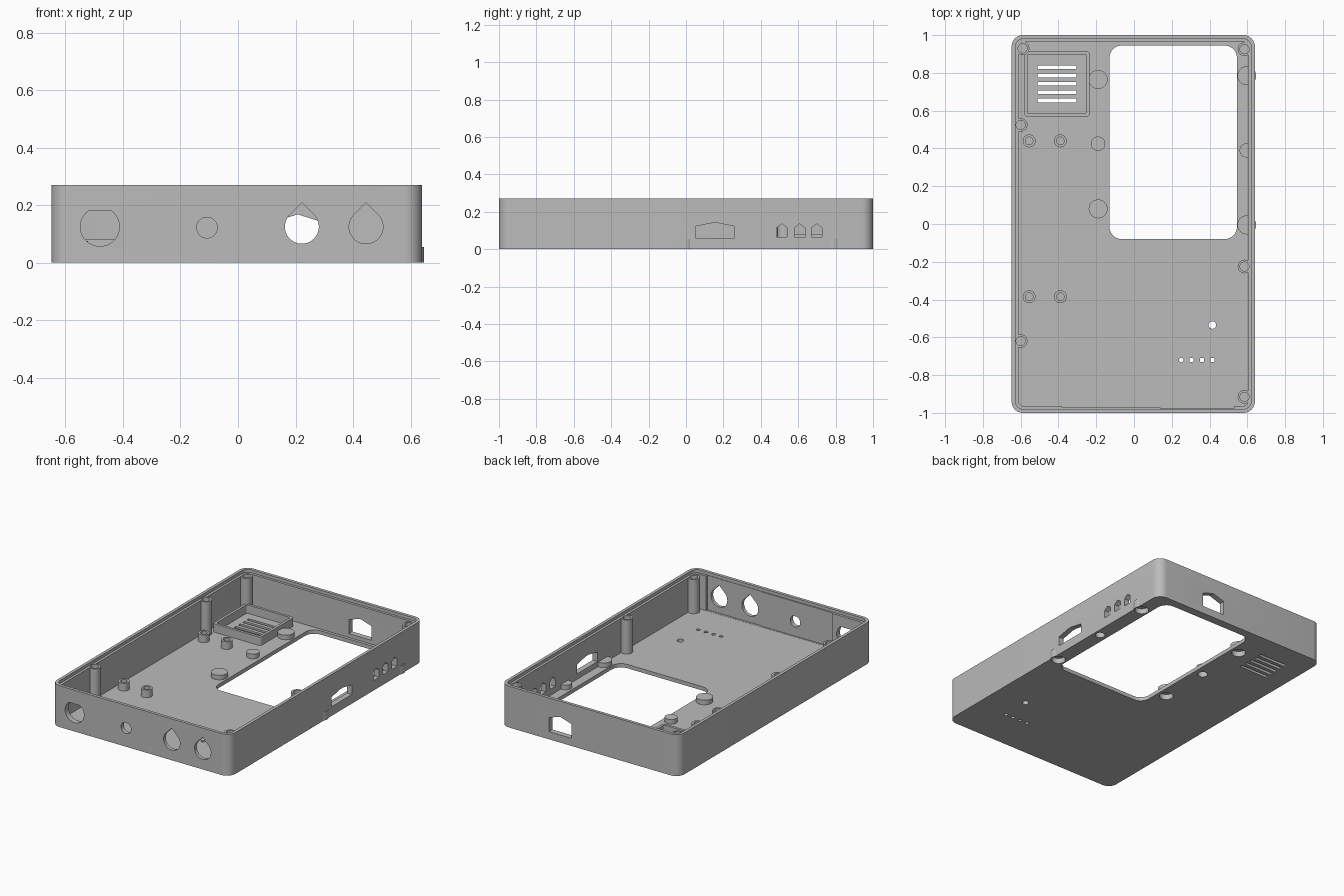
import bpy, bmesh
from math import pi, cos, sin

cube = bpy.data.objects.get("Cube")
if cube:
    bpy.data.objects.remove(cube)

grey = bpy.data.materials.new("mid grey plastic")
grey.use_nodes = True
grey.diffuse_color = (0.5, 0.5, 0.5, 1)
grey.node_tree.nodes["Principled BSDF"].inputs["Base Color"].default_value = (0.5, 0.5, 0.5, 1)


def finish(name, bm):
    bmesh.ops.recalc_face_normals(bm, faces=bm.faces)
    mesh = bpy.data.meshes.new(name)
    bm.to_mesh(mesh)
    bm.free()
    mesh.materials.append(grey)
    obj = bpy.data.objects.new(name, mesh)
    bpy.context.collection.objects.link(obj)
    return obj


def prism(name, points, axis, lo, hi):
    """Extrude a 2D outline along an axis."""
    place = {"x": lambda u, v, w: (w, u, v),
             "y": lambda u, v, w: (u, w, v),
             "z": lambda u, v, w: (u, v, w)}[axis]
    bm = bmesh.new()
    a = [bm.verts.new(place(u, v, lo)) for u, v in points]
    b = [bm.verts.new(place(u, v, hi)) for u, v in points]
    bm.faces.new(a)
    bm.faces.new(b)
    for i in range(len(a)):
        j = (i + 1) % len(a)
        bm.faces.new((a[i], a[j], b[j], b[i]))
    return finish(name, bm)


def lathe(name, profile, x, y, steps=32):
    """Turn a closed (radius, height) profile around a vertical axis."""
    bm = bmesh.new()
    verts = [bm.verts.new((x + r, y, z)) for r, z in profile]
    edges = [bm.edges.new(p) for p in zip(verts, verts[1:])]
    bmesh.ops.spin(bm, geom=verts + edges, cent=(x, y, 0), axis=(0, 0, 1),
                   angle=2 * pi, steps=steps, use_duplicate=False)
    bmesh.ops.remove_doubles(bm, verts=bm.verts, dist=1e-5)
    return finish(name, bm)


def rounded(x0, x1, y0, y1, r, n=8):
    pts = []
    corners = [(x1 - r, y1 - r), (x0 + r, y1 - r), (x0 + r, y0 + r), (x1 - r, y0 + r)]
    for q, (cx, cy) in enumerate(corners):
        for k in range(n + 1):
            a = (q + k / n) * pi / 2
            pts.append((cx + r * cos(a), cy + r * sin(a)))
    return pts


def circle(u, v, r, n=32):
    return [(u + r * cos(2 * pi * k / n), v + r * sin(2 * pi * k / n)) for k in range(n)]


def flat_top(u, v, r, top):
    """Circle whose top is cut off level."""
    h = top - v
    w = (r * r - h * h) ** 0.5
    pts = [p for p in circle(u, v, r, 40) if p[1] < top - 0.001]
    start = next(i for i, p in enumerate(pts) if p[0] < u and p[1] > v)
    return pts[:start] + [(u + w, top), (u - w, top)] + pts[start:]


def teardrop(u, v, r, n=30):
    arc = [pi * 0.75 + pi * 1.5 * k / n for k in range(n + 1)]
    return [(u + r * cos(a), v + r * sin(a)) for a in arc] + [(u, v + r * 2 ** 0.5)]


def house(u0, u1, v0, shoulder, peak):
    return [(u0, v0), (u1, v0), (u1, shoulder), ((u0 + u1) / 2, peak), (u0, shoulder)]


def cut(target, points, axis, lo, hi):
    """Subtract a prism and discard it."""
    cutter = prism("cutter", points, axis, lo, hi)
    cutter.hide_render = True
    mod = target.modifiers.new("cut", "BOOLEAN")
    mod.operation = "DIFFERENCE"
    mod.solver = "EXACT"
    mod.object = cutter
    bpy.context.view_layer.objects.active = target
    bpy.ops.object.modifier_apply(modifier=mod.name)
    bpy.data.objects.remove(cutter)


L, R, TOP, FLOOR = -0.648, 0.64, 0.27, 0.025
parts = []

# Open tray with a stepped rim
shell = prism("case_shell", rounded(L, R, -1, 1, 0.06), "z", 0, TOP)
parts.append(shell)
W, RIM = 0.036, 0.02
cut(shell, rounded(L + W, R - W, -1 + W, 1 - W, 0.03), "z", FLOOR, TOP + 0.1)
cut(shell, rounded(L + RIM, R - RIM, -1 + RIM, 1 - RIM, 0.042), "z", TOP - 0.02, TOP + 0.1)

# Thinned panels inside the front wall
for x0, x1, y in ((-0.38, 0.14, -0.972), (0.14, 0.53, -0.977)):
    cut(shell, [(x0, y), (x1, y), (x1, -0.95), (x0, -0.95)], "z", FLOOR + 0.001, TOP + 0.1)

# Screen opening
cut(shell, rounded(-0.13, 0.545, -0.08, 0.945, 0.065), "z", -0.1, 0.1)

# Vent slots and indicator holes in the floor
for i in range(5):
    y = 0.83 - i * 0.044
    cut(shell, rounded(-0.51, -0.305, y - 0.01, y + 0.01, 0.005, 3), "z", -0.1, 0.1)
for i in range(4):
    cut(shell, circle(0.25 + i * 0.055, -0.72, 0.012, 20), "z", -0.1, 0.1)
cut(shell, circle(0.415, -0.535, 0.02, 24), "z", -0.1, 0.1)

# Front wall connector holes
for outline in (flat_top(-0.48, 0.125, 0.068, 0.18), flat_top(-0.108, 0.122, 0.036, 0.155),
                teardrop(0.222, 0.125, 0.059), teardrop(0.445, 0.125, 0.059)):
    cut(shell, outline, "y", -1.1, -0.9)

# Back wall and side wall ports
cut(shell, house(0.125, 0.29, 0.05, 0.142, 0.168), "y", 0.9, 1.1)
port = [(0.05, 0.06), (0.26, 0.06), (0.26, 0.122), (0.17, 0.14), (0.14, 0.14), (0.05, 0.122)]
cut(shell, port, "x", 0.55, 0.75)
for y in (0.485, 0.58, 0.672):
    cut(shell, house(y, y + 0.055, 0.065, 0.115, 0.135), "x", 0.55, 0.75)

# Tall screw posts
posts = [(-0.59, 0.93), (0.585, 0.925), (-0.6, 0.525), (-0.6, -0.62),
         (0.585, -0.225), (0.585, -0.915)]
for x, y in posts:
    cut(shell, circle(x, y, 0.0245), "z", 0.1, 0.4)
    parts.append(lathe("screw_post", [(0, 0.01), (0.036, 0.01), (0.036, 0.248),
                                      (0.024, 0.248), (0.024, 0.12), (0, 0.12)], x, y))

# Short board standoffs
for x in (-0.555, -0.39):
    for y in (0.44, -0.385):
        parts.append(lathe("board_standoff", [(0, 0.01), (0.034, 0.01), (0.034, 0.075),
                                              (0.02, 0.075), (0.02, 0.03), (0, 0.03)], x, y))

# Round bosses with pockets open underneath
for x, y, r in ((-0.19, 0.765, 0.05), (-0.19, 0.425, 0.038), (-0.19, 0.08, 0.05),
                (0.597, 0.785, 0.05), (0.597, 0.39, 0.038), (0.597, -0.005, 0.05)):
    cut(shell, circle(x, y, r - 0.004), "z", -0.1, 0.045)
    parts.append(lathe("pocket_boss", [(0, 0.055), (r, 0.055), (r, 0), (r - 0.008, 0),
                                       (r - 0.008, 0.035), (0, 0.035)], x, y))

# Raised frame around the vent
frame = prism("vent_frame", rounded(-0.582, -0.235, 0.568, 0.915, 0.018, 4), "z", 0.01, 0.08)
cut(frame, rounded(-0.565, -0.252, 0.585, 0.898, 0.008, 4), "z", -0.1, 0.2)
parts.append(frame)

# Soft shading on curves, crisp edges elsewhere
bpy.ops.object.select_all(action="DESELECT")
for obj in parts:
    obj.select_set(True)
bpy.context.view_layer.objects.active = shell
bpy.ops.object.shade_smooth_by_angle(angle=pi / 6)
